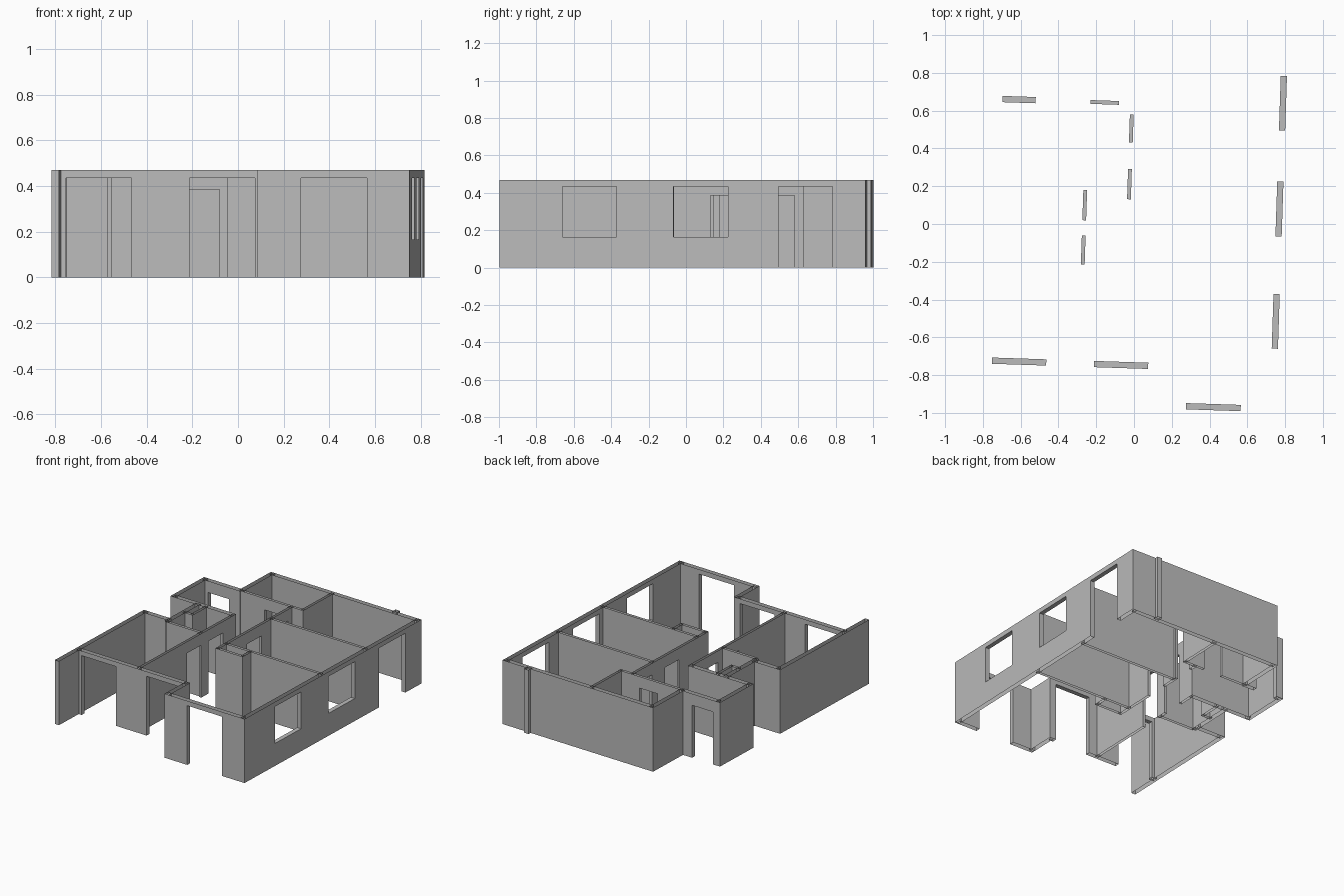
import bpy, bmesh, math
from mathutils import Matrix, Vector

cube = bpy.data.objects.get("Cube")
if cube:
    bpy.data.objects.remove(cube)

HEIGHT = 0.47
DOOR, LOW_DOOR = (0, 0.435), (0, 0.385)
WINDOW = (0.165, 0.435)
THICK, THIN = 0.033, 0.02
TURN = Matrix.Rotation(math.radians(-1.9), 4, "Z")

grey = bpy.data.materials.new("wall_grey")
grey.use_nodes = True
grey.diffuse_color = (0.5, 0.5, 0.5, 1)
grey.node_tree.nodes["Principled BSDF"].inputs["Base Color"].default_value = (0.5, 0.5, 0.5, 1)


def wall(name, axis, at, start, end, t=THICK, openings=()):
    """Open-topped wall along an axis; openings are (from, to, (bottom, top))."""
    bm = bmesh.new()

    def quad(corners, normal):
        # corners are (along, across, up); swap for walls running along y
        def place(c):
            return Vector((c[0], at + c[1], c[2]) if axis == "x" else (at + c[1], c[0], c[2]))
        face = bm.faces.new([bm.verts.new(place(c)) for c in corners])
        face.normal_update()
        n = Vector(normal if axis == "x" else (normal[1], normal[0], normal[2]))
        if face.normal.dot(n) < 0:
            face.normal_flip()

    h = t / 2

    def sheet(a, b, low, high):
        for s in (-h, h):
            quad([(a, s, low), (b, s, low), (b, s, high), (a, s, high)], (0, s, 0))

    def upright(a, low, high, way):
        quad([(a, -h, low), (a, h, low), (a, h, high), (a, -h, high)], (way, 0, 0))

    def level(a, b, z, way):
        quad([(a, -h, z), (b, -h, z), (b, h, z), (a, h, z)], (0, 0, way))

    pos = start
    for a, b, (low, high) in openings:
        sheet(pos, a, 0, HEIGHT)
        sheet(a, b, high, HEIGHT)
        level(a, b, high, -1)
        upright(a, low, high, 1)
        upright(b, low, high, -1)
        if low > 0:
            sheet(a, b, 0, low)
            level(a, b, low, 1)
        pos = b
    sheet(pos, end, 0, HEIGHT)
    upright(start, 0, HEIGHT, -1)
    upright(end, 0, HEIGHT, 1)

    bmesh.ops.remove_doubles(bm, verts=bm.verts, dist=0.0001)
    bm.transform(TURN)
    mesh = bpy.data.meshes.new(name)
    bm.to_mesh(mesh)
    bm.free()
    mesh.materials.append(grey)
    obj = bpy.data.objects.new(name, mesh)
    bpy.context.collection.objects.link(obj)


# Outer walls
E = THICK / 2
wall("window_wall", "y", 0.767, -0.955 - E, 0.97 + E,
     openings=[(-0.635, -0.345, WINDOW), (-0.04, 0.25, WINDOW), (0.52, 0.81, DOOR)])
wall("bay_front_wall", "x", -0.955, 0.135 - E, 0.767, openings=[(0.307, 0.597, DOOR)])
wall("bay_side_wall", "y", 0.135, -0.955, -0.748 + E)
wall("main_front_wall", "x", -0.748, -0.767, 0.135,
     openings=[(-0.727, -0.44, DOOR), (-0.187, 0.10, DOOR)])
wall("left_wall", "y", -0.767, -0.985, -0.015 + E)
wall("left_room_back_wall", "x", -0.015, -0.767, -0.555)
wall("recess_wall", "y", -0.555, -0.05, 0.30)
wall("entry_side_wall", "y", -0.757, 0.30 - E, 0.638 + E)
wall("entry_front_wall", "x", 0.30, -0.757, -0.264 + THIN / 2)
wall("entry_door_wall", "x", 0.638, -0.757, -0.45, openings=[(-0.717, -0.542, LOW_DOOR)])
wall("back_left_wall", "y", -0.45, 0.638, 0.97 + E)
wall("back_wall", "x", 0.97, -0.45, 0.767)
wall("back_pilaster", "y", 0.57, 0.97, 1.01, t=0.035)

# Inner partitions
wall("left_room_partition", "y", -0.264, -0.748, 0.30, THIN,
     [(-0.224, -0.069, LOW_DOOR), (0.011, 0.171, LOW_DOOR)])
wall("small_room_front_wall", "x", -0.05, -0.555, -0.264, THIN)
wall("hall_partition", "y", -0.031, -0.185 - THIN / 2, 0.638, THIN,
     [(0.13, 0.29, LOW_DOOR), (0.43, 0.58, LOW_DOOR)])
wall("back_room_front_wall", "x", 0.638, -0.45, 0.06 + THIN / 2, THIN,
     [(-0.251, -0.101, LOW_DOOR)])
wall("back_room_side_wall", "y", 0.06, 0.638, 0.97, THIN)
wall("bedroom_divider", "x", 0.405, -0.031, 0.767, THIN)
wall("bay_room_back_wall", "x", -0.09, -0.031, 0.767, THIN)

# Closet and service shaft
wall("closet_front_wall", "x", -0.185, -0.031, 0.175 + THIN / 2, THIN)
wall("closet_side_wall", "y", 0.175, -0.185, -0.09, THIN)
wall("shaft_front_wall", "x", 0.14, -0.555, -0.485 + THIN / 2, THIN)
wall("shaft_side_wall", "y", -0.485, 0.14, 0.30, THIN)
